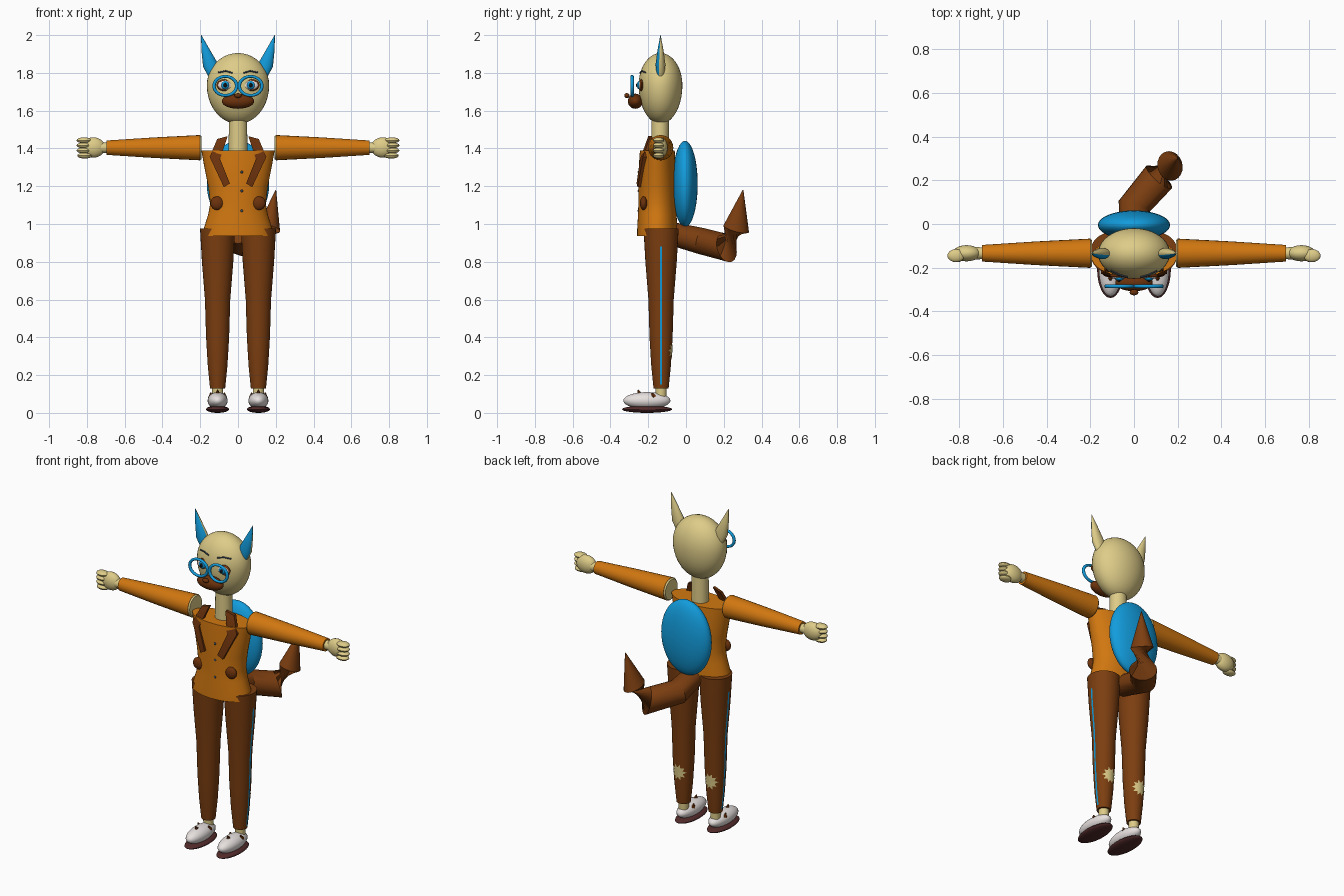
import bpy, bmesh, math
from mathutils import Vector, Matrix

if "Cube" in bpy.data.objects:
    bpy.data.objects.remove(bpy.data.objects["Cube"])


def material(name, *rgb):
    lin = [((c / 255 + 0.055) / 1.055) ** 2.4 if c > 10 else c / 3295 for c in rgb] + [1]
    m = bpy.data.materials.new(name)
    m.use_nodes = True
    m.diffuse_color = lin
    m.node_tree.nodes["Principled BSDF"].inputs["Base Color"].default_value = lin
    return m


FUR = material("cream fur", 222, 204, 136)
ORANGE = material("orange cloth", 209, 119, 16)
BROWN = material("brown cloth", 124, 62, 16)
DARK = material("dark brown", 108, 50, 12)
SOLE = material("sole maroon", 82, 42, 42)
WHITE = material("shoe white", 232, 226, 224)
BLUE = material("bright blue", 18, 156, 220)
SLATE = material("slate", 66, 80, 98)
BLACK = material("black", 22, 18, 18)


def finish(name, bm, *mats, angle=40):
    bmesh.ops.recalc_face_normals(bm, faces=bm.faces)
    me = bpy.data.meshes.new(name)
    bm.to_mesh(me)
    bm.free()
    for p in me.polygons:
        p.use_smooth = True
    me.set_sharp_from_angle(angle=math.radians(angle))
    for m in mats:
        me.materials.append(m)
    ob = bpy.data.objects.new(name, me)
    bpy.context.collection.objects.link(ob)
    return ob


def ball(name, mat, loc, radii, seg=28):
    bm = bmesh.new()
    bmesh.ops.create_uvsphere(bm, u_segments=seg, v_segments=seg // 2, radius=1)
    bm.transform(Matrix.Translation(loc) @ Matrix.Diagonal((*radii, 1)))
    return finish(name, bm, mat)


def tube(name, mat, path, seg=24, angle=40):
    """Skin rings (centre, radius across, radius deep) along a path."""
    bm = bmesh.new()
    pts = [Vector(p[0]) for p in path]
    rings = []
    for i, (_, ra, rb) in enumerate(path):
        d = (pts[min(i + 1, len(pts) - 1)] - pts[max(i - 1, 0)]).normalized()
        up = Vector((0, 1, 0)) if abs(d.y) < 0.7 else Vector((0, 0, 1))
        a = up.cross(d).normalized()
        b = d.cross(a)
        rings.append([bm.verts.new(pts[i] + a * ra * math.cos(t) + b * rb * math.sin(t))
                      for t in (math.tau * k / seg for k in range(seg))])
    for r, q in zip(rings, rings[1:]):
        for k in range(seg):
            n = (k + 1) % seg
            bm.faces.new((r[k], r[n], q[n], q[k]))
    bm.faces.new(rings[0])
    bm.faces.new(rings[-1])
    return finish(name, bm, mat, angle=angle)


def ribbon(name, mat, quads, thick):
    """Extrude quads lying on the front by a thickness along y."""
    bm = bmesh.new()
    faces = [bm.faces.new([bm.verts.new(p) for p in q]) for q in quads]
    bmesh.ops.remove_doubles(bm, verts=bm.verts, dist=0.0005)
    res = bmesh.ops.extrude_face_region(bm, geom=list(bm.faces), use_keep_orig=True)
    moved = [v for v in res["geom"] if isinstance(v, bmesh.types.BMVert)]
    bmesh.ops.translate(bm, verts=moved, vec=(0, thick, 0))
    return finish(name, bm, mat, angle=20)


# Head, neck and muzzle
head = ball("head", FUR, (0, 0, 0), (0.165, 0.116, 1), 40)
for v in head.data.vertices:
    v.co.y -= 0.135
    v.co.z = 1.735 + v.co.z * (0.17 if v.co.z > 0 else 0.205)
tube("neck", FUR, [((0, -0.137, 1.36), .05, .047), ((0, -0.137, 1.58), .048, .046)])
ball("muzzle", DARK, (0, -0.268, 1.65), (0.086, 0.04, 0.04))
ball("nose", DARK, (0, -0.313, 1.68), (0.02, 0.014, 0.013), 16)

# Jacket, with buttons down the front
tube("jacket", ORANGE, [((0, -0.152, z), rx, ry) for z, rx, ry in (
    (0.937, .186, .107), (0.98, .18, .106), (1.05, .158, .102), (1.11, .147, .1),
    (1.2, .158, .1), (1.3, .178, .098), (1.39, .194, .092))], seg=40)
for z in (1.275, 1.175, 1.07):
    ball("button", SLATE, (0.02, -0.251, z), (0.007, 0.005, 0.007), 12)

# Backpack and tail
ball("backpack", BLUE, (0, -0.005, 1.212), (0.165, 0.067, 0.228), 40)
tube("tail", BROWN, [((0, -0.1, 0.955), .06, .06), ((0, 0.08, 0.91), .075, .07),
                     ((0.115, 0.215, 0.875), .078, .08), ((0.165, 0.266, 0.975), .06, .07),
                     ((0.2, 0.302, 1.18), .002, .002)], seg=20, angle=28)


def build_side(s, side):
    # Ear: cone whose front faces are coloured inside
    ear = tube(side + "_ear", FUR, [((s * x, -0.135, z), rx, ry) for x, z, rx, ry in (
        (.125, 1.78, .028, .02), (.148, 1.845, .039, .026),
        (.172, 1.92, .022, .016), (.195, 2.0, .001, .001))], seg=20)
    ear.data.materials.append(BLUE)
    for p in ear.data.polygons:
        p.material_index = int(p.normal.y < -0.45)

    # Eye, layered from lid to pupil
    for part, mat, y, rx, rz in (("lid", DARK, -.236, .046, .032), ("eye", WHITE, -.24, .039, .025),
                                 ("iris", BLUE, -.248, .021, .022), ("pupil", BLACK, -.254, .01, .012)):
        ball(f"{side}_{part}", mat, (s * 0.068, y, 1.735), (rx, 0.012, rz), 20)
    tube(side + "_eyebrow", SLATE, [((s * x, y, z), .004, .004) for x, y, z in (
        (.03, -.243, 1.8), (.065, -.234, 1.81), (.105, -.213, 1.802))], seg=8)

    # Spectacle rim
    bpy.ops.mesh.primitive_torus_add(major_segments=36, minor_segments=10,
                                     major_radius=0.06, minor_radius=0.009)
    rim = bpy.context.object
    rim.name = side + "_spectacle_rim"
    rim.data.transform(Matrix.Translation((s * 0.067, -0.285, 1.731)) @
                       Matrix.Diagonal((1, 1, 0.84, 1)) @ Matrix.Rotation(math.pi / 2, 4, 'X'))
    rim.data.materials.append(BLUE)
    for p in rim.data.polygons:
        p.use_smooth = True

    # Lapel and pocket
    outline = [((.055, -.2, 1.465), (.11, -.195, 1.45)), ((.095, -.243, 1.345), (.15, -.228, 1.355)),
               ((.043, -.262, 1.215), (.075, -.256, 1.195))]
    rows = [[(s * x, y, z) for x, y, z in r] for r in outline]
    ribbon(side + "_lapel", DARK, [(a[0], a[1], b[1], b[0]) for a, b in zip(rows, rows[1:])], 0.02)
    ball(side + "_pocket", DARK, (s * 0.11, -0.224, 1.11), (0.036, 0.02, 0.036))

    # Sleeve, with the arm showing at its inner end
    arm = lambda x: (s * x, -0.134, 1.404)
    tube(side + "_sleeve", ORANGE, [(arm(.2), .067, .067), (arm(.45), .054, .054), (arm(.695), .038, .038)])
    tube(side + "_arm_end", FUR, [(arm(.192), .06, .06), (arm(.2), .065, .065)])

    # Hand
    tube(side + "_wrist", FUR, [(arm(.68), .026, .026), (arm(.75), .03, .03)])
    ball(side + "_palm", FUR, (s * 0.767, -0.134, 1.405), (0.064, 0.037, 0.054))
    for i in range(4):
        ball(side + "_finger", FUR, (s * (0.815 - 0.004 * (i == 3)), -0.145, 1.443 - i * 0.027),
             (0.04, 0.03, 0.0155), 16)

    # Trouser leg and ankle
    lx, ly = s * 0.108, -0.132
    legs = [(.13, .04), (.25, .052), (.4, .061), (.6, .067), (.8, .083), (.975, .093)]
    tube(side + "_trouser_leg", BROWN, [((lx, ly, z), r, r) for z, r in legs], seg=32)
    tube(side + "_ankle", FUR, [((lx, ly, .07), .028, .028), ((lx, ly, .15), .03, .03)])

    def leg_radius(z):
        for (z0, r0), (z1, r1) in zip(legs, legs[1:]):
            if z <= z1:
                return r0 + (r1 - r0) * (z - z0) / (z1 - z0)

    # Side stripe
    bm = bmesh.new()
    strip = [[bm.verts.new((lx + s * (leg_radius(z) + 0.002), ly + w, z)) for w in (-.006, .006)]
             for z in (.15, .25, .4, .6, .8, .88)]
    for a, b in zip(strip, strip[1:]):
        bm.faces.new((a[0], a[1], b[1], b[0]))
    bmesh.ops.solidify(bm, geom=list(bm.faces), thickness=0.003)
    finish(side + "_stripe", bm, BLUE)

    # Jagged tear at the back of the leg, wrapped on its surface
    bm = bmesh.new()

    def on_leg(u, v):
        z = 0.33 + v
        r = leg_radius(z) + 0.003
        t = u / r
        return bm.verts.new((lx + r * math.sin(t), ly + r * math.cos(t), z))

    mid = on_leg(0, 0)
    count = 20
    loops = [[], []]
    for k in range(count):
        t = math.tau * k / count
        reach = 1 if k % 2 == 0 else 0.62
        for loop, f in zip(loops, (0.4, reach)):
            loop.append(on_leg(0.052 * f * math.cos(t), 0.05 * f * math.sin(t)))
    for k in range(count):
        n = (k + 1) % count
        bm.faces.new((mid, loops[0][k], loops[0][n]))
        bm.faces.new((loops[0][k], loops[1][k], loops[1][n], loops[0][n]))
    finish(side + "_tear", bm, FUR)

    # Shoe, sole and lace studs
    ball(side + "_sole", SOLE, (lx, -0.206, 0.019), (0.061, 0.133, 0.019))
    ball(side + "_shoe", WHITE, (lx, -0.207, 0.065), (0.053, 0.125, 0.045))
    for dx, y, z in ((0, -.245, .108), (.036, -.17, .093), (-.036, -.17, .093)):
        tube(side + "_lace_stud", DARK, [((lx + dx, y, z - .01), .014, .016),
                                         ((lx + dx, y - .01, z + .014), .003, .003)], seg=6)


for s, side in ((1, "left"), (-1, "right")):
    build_side(s, side)
